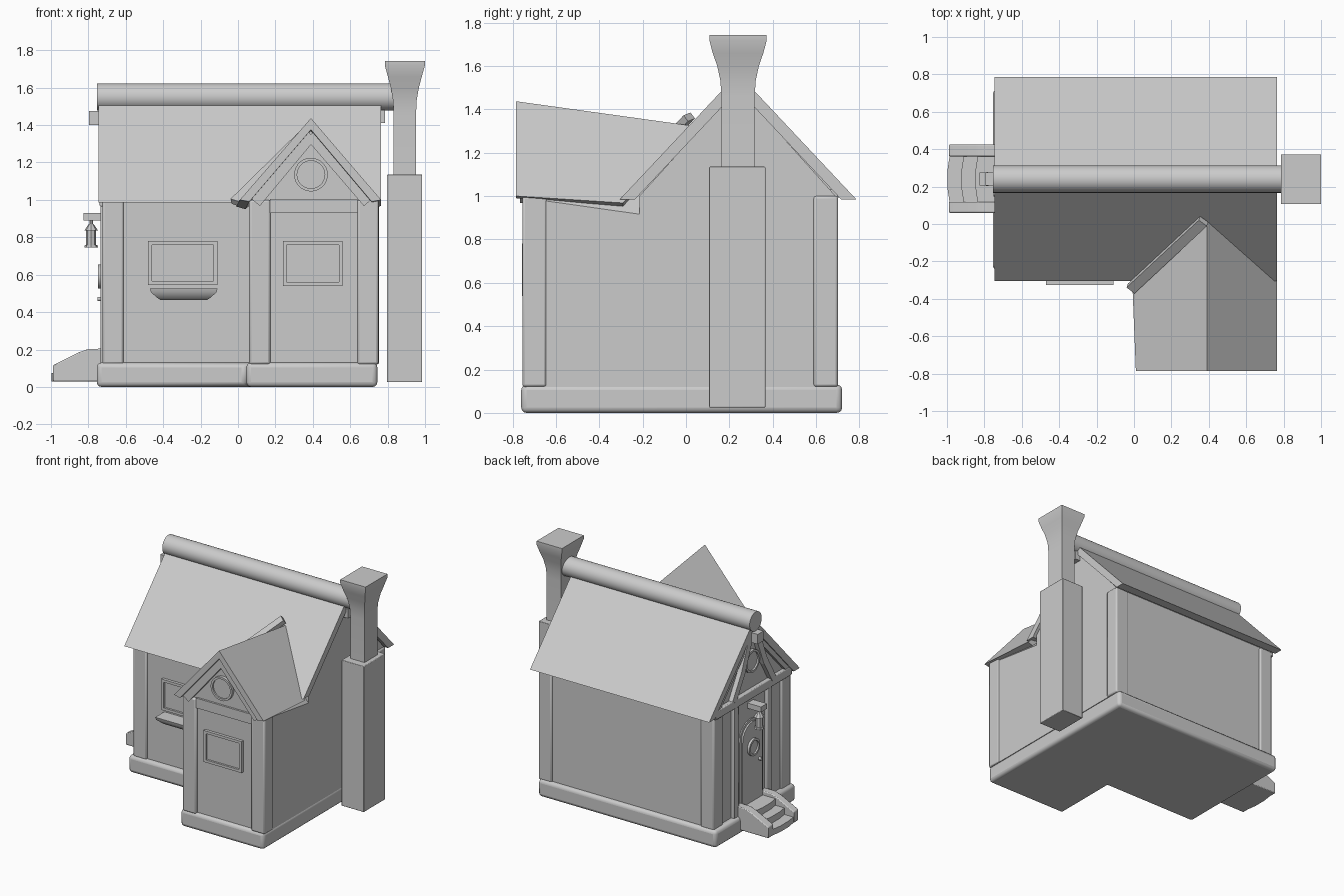
import bpy, bmesh, math
from mathutils import Vector, Matrix

if "Cube" in bpy.data.objects:
    bpy.data.objects.remove(bpy.data.objects["Cube"])


def finish(name, bm, bevel=0, seg=2, angle=35):
    bmesh.ops.recalc_face_normals(bm, faces=bm.faces)
    me = bpy.data.meshes.new(name)
    bm.to_mesh(me)
    bm.free()
    ob = bpy.data.objects.new(name, me)
    bpy.context.collection.objects.link(ob)
    if bevel:
        m = ob.modifiers.new("soft_edges", 'BEVEL')
        m.width, m.segments = bevel, seg
    bpy.ops.object.select_all(action='DESELECT')
    ob.select_set(True)
    bpy.context.view_layer.objects.active = ob
    bpy.ops.object.shade_smooth_by_angle(angle=math.radians(angle))
    return ob


def loft(name, rings, bevel=0, seg=2):
    """Skin matching closed rings and cap both ends."""
    bm = bmesh.new()
    vs = [[bm.verts.new(p) for p in r] for r in rings]
    n = len(vs[0])
    for a, b in zip(vs, vs[1:]):
        for i in range(n):
            bm.faces.new((a[i], a[(i + 1) % n], b[(i + 1) % n], b[i]))
    bm.faces.new(vs[0])
    bm.faces.new(vs[-1])
    return finish(name, bm, bevel, seg)


def prism(name, axis, pts, a, b, bevel=0, seg=2):
    put = {'x': lambda p, t: (t, p[0], p[1]), 'y': lambda p, t: (p[0], t, p[1]),
           'z': lambda p, t: (p[0], p[1], t)}[axis]
    return loft(name, [[put(p, t) for p in pts] for t in (a, b)], bevel, seg)


def box(name, x0, x1, y0, y1, z0, z1, bevel=0):
    return prism(name, 'z', [(x0, y0), (x1, y0), (x1, y1), (x0, y1)], z0, z1, bevel)


def bar(name, p, q, width, thick, out):
    """Rectangular beam from p to q; 'out' is the direction of its thickness."""
    p, q, out = Vector(p), Vector(q), Vector(out)
    side = (q - p).cross(out).normalized() * width / 2
    o = side.cross(q - p).normalized() * thick / 2
    return loft(name, [[c + side + o, c - side + o, c - side - o, c + side - o] for c in (p, q)])


def rod(name, p, q, r1, r2=None, sides=24):
    p, q = Vector(p), Vector(q)
    bm = bmesh.new()
    rot = (q - p).to_track_quat('Z', 'Y').to_matrix().to_4x4()
    bmesh.ops.create_cone(bm, cap_ends=True, segments=sides, radius1=r1,
                          radius2=r1 if r2 is None else r2, depth=(q - p).length,
                          matrix=Matrix.Translation((p + q) / 2) @ rot)
    return finish(name, bm)


def round_window(name, c, out, r):
    c, out = Vector(c), Vector(out)
    rod(name + "_glass", c - out * .02, c + out * .006, r - .01)
    # square-section ring around the glass
    u = out.cross(Vector((0, 0, 1)))
    bm = bmesh.new()
    prof = [(r - .016, -.02), (r, -.02), (r, .018), (r - .016, .018)]
    n = 28
    vs = []
    for i in range(n):
        t = 2 * math.pi * i / n
        d = u * math.cos(t) + Vector((0, 0, math.sin(t)))
        vs.append([bm.verts.new(c + d * a + out * b) for a, b in prof])
    for i in range(n):
        for j in range(4):
            a, b, k = vs[i], vs[(i + 1) % n], (j + 1) % 4
            bm.faces.new((a[j], a[k], b[k], b[j]))
    finish(name + "_frame", bm)


def window(name, x0, x1, z0, z1, y):
    w = .02
    box(name + "_glass", x0 + w, x1 - w, y - .005, y + .02, z0 + w, z1 - w)
    for s, (a, b) in (("left", (x0, x0 + w)), ("right", (x1 - w, x1))):
        box(f"{name}_{s}_frame", a, b, y - .02, y + .02, z0, z1)
    for s, (a, b) in (("bottom", (z0, z0 + w)), ("top", (z1 - w, z1))):
        box(f"{name}_{s}_frame", x0 + w, x1 - w, y - .02, y + .02, a, b)


# L-shaped foundation
prism("foundation", 'z', [(-.755, -.245), (.045, -.245), (.045, -.76), (.745, -.76),
                          (.745, .72), (-.755, .72)], 0, .13, .025, 3)

# Walls
MID = .24
prism("main_walls", 'x', [(-.215, .12), (.69, .12), (.69, 1.0), (MID, 1.5), (-.215, 1.0)], -.71, .745)
wing = [(.075, .12), (.745, .12), (.745, .99), (.39, 1.385), (.075, 1.0)]
loft("wing_walls", [[(x, -.735, z) for x, z in wing],
                    [(x, -.1, z - (.09 if z > .5 else 0)) for x, z in wing]])

# Corner posts
for name, x, y in (("left_front", -.725, -.228), ("left_back", -.725, .588), ("right_back", .642, .588),
                   ("wing_left", .06, -.755), ("wing_right", .638, -.755)):
    box(name + "_post", x, x + .113, y, y + .113, .12, 1.0, .012)

# Main roof, ridge log and peak blocks
prism("main_roof", 'x', [(-.305, .985), (MID, 1.565), (.785, .985), (.715, .985),
                         (MID, 1.49), (-.235, .985)], -.745, .765)
rod("ridge_log", (-.755, MID, 1.55), (.84, MID, 1.55), .073, sides=32)
box("left_peak_block", -.797, -.70, MID - .035, MID + .035, 1.40, 1.475)
box("right_peak_block", .72, .785, MID - .035, MID + .035, 1.41, 1.48)

# Wing roof, its ridge dropping towards the main roof
loft("wing_roof", [
    [(.01, -.785, 1.0), (.39, -.785, 1.437), (.765, -.785, 1.0),
     (.715, -.785, .99), (.39, -.785, 1.375), (.06, -.785, .99)],
    [(-.01, -.29, .965), (.39, .02, 1.325), (.765, -.29, .968),
     (.715, -.29, .95), (.39, .02, 1.265), (.04, -.29, .95)]])
bar("valley_board", (-.015, -.345, .985), (.372, .015, 1.365), .055, .035, (-.3, -.7, .7))

# Wing gable face
for s, x in (("left", .09), ("right", .70)):
    bar(f"wing_{s}_rake_board", (x, -.745, .99), (.39, -.745, 1.35), .07, .04, (0, -1, 0))
box("wing_tie_beam", .17, .64, -.75, -.72, .93, 1.005)
round_window("wing_round_window", (.39, -.74, 1.135), (0, -1, 0), .09)

# Front windows and flower box
window("wing_window", .24, .56, .54, .78, -.737)
window("main_window", -.48, -.11, .545, .78, -.217)
loft("flower_box", [[(-.29 - h, -.2, z), (-.29 + h, -.2, z), (-.29 + h, y, z), (-.29 - h, y, z)]
                    for z, h, y in ((.465, .125, -.275), (.475, .14, -.29), (.505, .175, -.32), (.525, .18, -.325))])

# Chimney: stack and flared flue
box("chimney_stack", .797, .985, .107, .366, .025, 1.135, .004)
cx, cy = .892, .24
loft("chimney_flue", [[(cx + i * hx, cy + j * hy, z) for i, j in ((-1, -1), (1, -1), (1, 1), (-1, 1))]
                      for z, hx, hy in ((1.13, .06, .077), (1.46, .06, .077), (1.53, .063, .081), (1.60, .075, .096),
                                        (1.66, .091, .117), (1.718, .107, .132), (1.743, .107, .132))])


# Arched door on the left side
def arch(hw, z0, top):
    return [(MID - hw, z0), (MID + hw, z0)] + [
        (MID + hw * math.cos(math.pi * i / 14), top - hw + hw * math.sin(math.pi * i / 14)) for i in range(15)]


prism("door_surround", 'x', arch(.14, .13, .80), -.70, -.718)
prism("door", 'x', arch(.12, .17, .78), -.70, -.73)
round_window("door_window", (-.73, MID, .59), (-1, 0, 0), .065)
rod("door_knob", (-.725, .16, .47), (-.75, .16, .47), .012, sides=12)

# Timber framing on the left side
box("left_tie_beam", -.74, -.70, -.22, .70, .965, 1.03, .006)
for s, d in (("front", -1), ("back", 1)):
    y = MID + d * .2
    box(f"left_{s}_stud", -.735, -.70, y - .03, y + .03, .12, .97, .006)
    # bent gable brace in two pieces
    bar(f"left_{s}_lower_brace", (-.722, MID + d * .24, 1.02), (-.722, MID + d * .135, 1.2), .05, .045, (1, 0, 0))
    bar(f"left_{s}_upper_brace", (-.722, MID + d * .14, 1.185), (-.722, MID + d * .03, 1.46), .05, .045, (1, 0, 0))
    bar(f"left_{s}_rake_board", (-.72, MID + d * .46, .99), (-.72, MID, 1.475), .05, .03, (1, 0, 0))
round_window("gable_round_window", (-.715, MID, 1.24), (-1, 0, 0), .085)

# Hanging lantern
box("lantern_bracket", -.825, -.70, MID - .035, MID + .035, .89, .93)
for part, z0, z1, r1, r2 in (("base", .745, .76, .036, .034), ("glass", .76, .835, .027, .027),
                             ("cap", .835, .872, .038, .012), ("hook", .87, .895, .01, .01)):
    rod("lantern_" + part, (-.785, MID, z0), (-.785, MID, z1), r1, r2, 8)

# Entrance steps with sloped side walls
for i, (x, z) in enumerate(((-.985, .075), (-.91, .125), (-.835, .175))):
    prism(f"step_{i + 1}", 'z', [(-.70, .11), (x, .11), (x - .012, .19), (x - .012, .29), (x, .37), (-.70, .37)], .03, z)
side = [(-.70, .03), (-.99, .03), (-.99, .115), (-.85, .185), (-.80, .203), (-.70, .205)]
prism("front_step_wall", 'y', side, .06, .118, .006)
prism("back_step_wall", 'y', side, .362, .425, .006)
